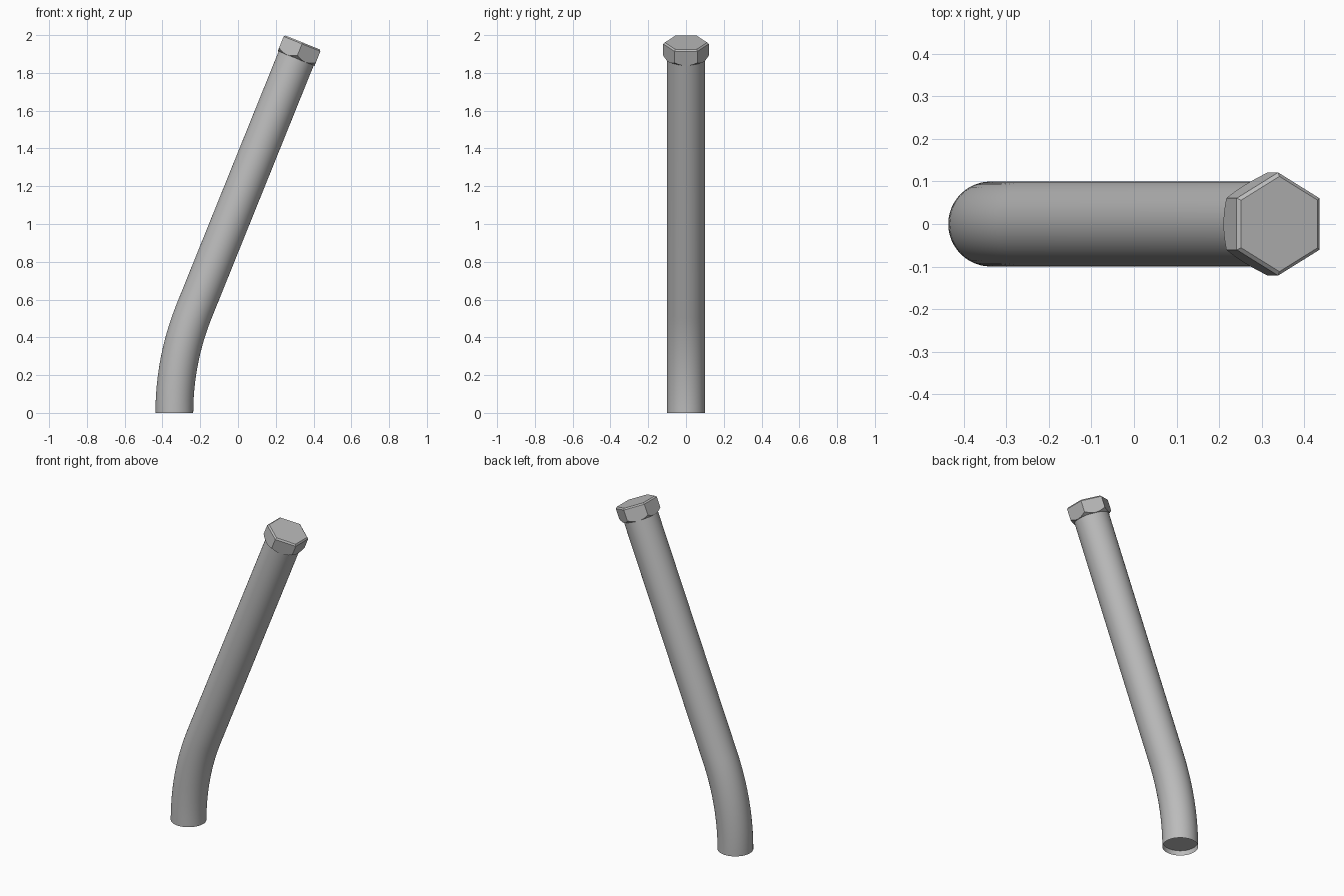
import bpy, bmesh, math
from mathutils import Vector, Matrix

cube = bpy.data.objects.get("Cube")
if cube:
    bpy.data.objects.remove(cube, do_unlink=True)

SIDES = 48
RADIUS = 0.1
TILT = math.radians(22)
BEND = 1.44            # bend radius of the pipe's centre line
BASE_X = -0.337
TOP = Vector((0.342, 0, 1.961))

grey = bpy.data.materials.new("steel_grey")
grey.use_nodes = True
grey.diffuse_color = (0.5, 0.5, 0.5, 1)
grey.node_tree.nodes["Principled BSDF"].inputs["Base Color"].default_value = (0.5, 0.5, 0.5, 1)


def loft(name, rings, cap_end=False, smooth=30):
    """Join closed rings of points into a skin."""
    bm = bmesh.new()
    rows = [[bm.verts.new(p) for p in ring] for ring in rings]
    for low, high in zip(rows, rows[1:]):
        for i in range(SIDES):
            j = (i + 1) % SIDES
            bm.faces.new((low[i], low[j], high[j], high[i]))
    if cap_end:
        bm.faces.new(rows[-1])
    mesh = bpy.data.meshes.new(name)
    bm.to_mesh(mesh)
    bm.free()
    mesh.materials.append(grey)
    obj = bpy.data.objects.new(name, mesh)
    bpy.context.collection.objects.link(obj)
    bpy.ops.object.select_all(action='DESELECT')
    obj.select_set(True)
    bpy.context.view_layer.objects.active = obj
    bpy.ops.object.shade_smooth_by_angle(angle=math.radians(smooth))
    return obj


def ring(centre, tilt, radius, height):
    """Ring around a tilted axis; radius and height are functions of the angle."""
    turn = Matrix.Rotation(tilt, 3, 'Y')
    points = []
    for i in range(SIDES):
        a = math.tau * i / SIDES
        r = radius(a)
        points.append(centre + turn @ Vector((r * math.cos(a), r * math.sin(a), height(a))))
    return points


def circle(centre, tilt, r=RADIUS):
    return ring(centre, tilt, lambda a: r, lambda a: 0)


# Pipe: open lower end, gentle bend, long straight run into the cap
sections = []
for i in range(17):
    t = TILT * i / 16
    centre = Vector((BASE_X + BEND * (1 - math.cos(t)), 0, BEND * math.sin(t)))
    sections.append(circle(centre, t))
axis = Vector((math.sin(TILT), 0, math.cos(TILT)))
sections.append(circle(TOP - axis * 0.05, TILT))
loft("bent_pipe", sections)

# Plug closing the pipe just inside its lower end
plug_z = 0.03
plug_x = BASE_X + BEND - math.sqrt(BEND ** 2 - plug_z ** 2)
plug = circle(Vector((plug_x, 0, plug_z)), 0, RADIUS - 0.001)
loft("lower_plug", [plug[::-1]], cap_end=True)

# Hexagonal cap: flats face along x, scalloped lower rim, chamfered top
APOTHEM = 0.105


def hexagon(apothem):
    def radius(a):
        nearest = round(a / (math.pi / 3)) * math.pi / 3
        return apothem / math.cos(a - nearest)
    return radius


outer = hexagon(APOTHEM)
cap_rings = [
    ring(TOP, TILT, lambda a: RADIUS - 0.002, lambda a: -0.092),
    ring(TOP, TILT, outer, lambda a: -0.091 + (outer(a) - APOTHEM) * 1.1),
    ring(TOP, TILT, outer, lambda a: -0.008),
    ring(TOP, TILT, hexagon(APOTHEM - 0.008), lambda a: 0),
]
loft("hex_cap", cap_rings, cap_end=True, smooth=15)
